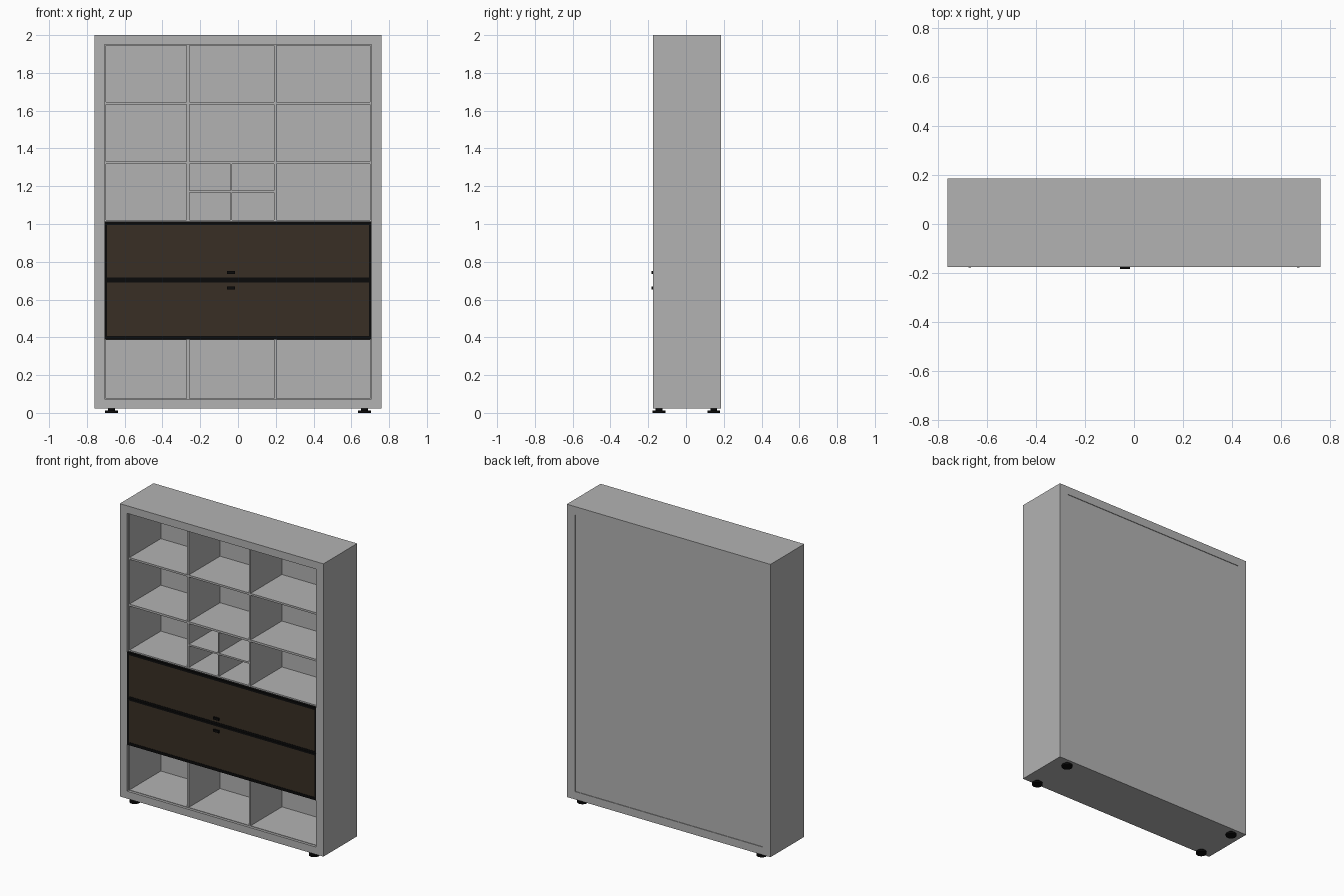
import bpy, bmesh
from mathutils import Matrix

if "Cube" in bpy.data.objects:
    bpy.data.objects.remove(bpy.data.objects["Cube"], do_unlink=True)


def material(name, rgb):
    m = bpy.data.materials.new(name)
    m.use_nodes = True
    m.diffuse_color = (*rgb, 1)
    m.node_tree.nodes["Principled BSDF"].inputs["Base Color"].default_value = (*rgb, 1)
    return m


GREY = material("grey_board", (0.45, 0.45, 0.45))
BROWN = material("dark_brown_panel", (0.040, 0.028, 0.018))
BLACK = material("black_metal", (0.003, 0.003, 0.003))


def finish(name, bm, mat):
    mesh = bpy.data.meshes.new(name)
    bm.to_mesh(mesh)
    bm.free()
    mesh.materials.append(mat)
    ob = bpy.data.objects.new(name, mesh)
    bpy.context.collection.objects.link(ob)
    return ob


def box(name, x, y, z, mat=GREY):
    """Box from (min, max) ranges on each axis."""
    bm = bmesh.new()
    size = [b - a for a, b in (x, y, z)]
    mid = [(a + b) / 2 for a, b in (x, y, z)]
    bmesh.ops.create_cube(bm, size=1, matrix=Matrix.Translation(mid) @ Matrix.Diagonal((*size, 1)))
    return finish(name, bm, mat)


def cylinder(bm, radius, x, y, z0, z1):
    bmesh.ops.create_cone(bm, cap_ends=True, segments=24, radius1=radius, radius2=radius,
                          depth=z1 - z0, matrix=Matrix.Translation((x, y, (z0 + z1) / 2)))


W, IN, OPEN = 0.76, 0.70, 0.706         # outer, carcass inner and trim opening half widths
FRONT, FACE, BACK = -0.175, -0.157, 0.185
INSIDE = 0.177                          # inner face of the back panel
BASE, FLOOR, CEIL, TOP = 0.024, 0.077, 1.944, 2.0

# Carcass
depth = (FACE, BACK)
box("top_panel", (-W, W), depth, (CEIL, TOP))
box("bottom_panel", (-W, W), depth, (BASE, FLOOR))
for side, s in (("left", 1), ("right", -1)):
    box(side + "_side_panel", sorted((s * IN, s * W)), depth, (FLOOR, CEIL))
    box(side + "_front_stile", sorted((s * OPEN, s * W)), (FRONT, FACE), (BASE, TOP))
box("back_panel", (-IN, IN), (INSIDE, BACK - 0.004), (FLOOR, CEIL))

# Front trim rails
box("top_front_rail", (-OPEN, OPEN), (FRONT, FACE), (CEIL + 0.005, TOP))
box("bottom_front_rail", (-OPEN, OPEN), (FRONT, FACE), (BASE, FLOOR - 0.003))

# Shelves and full-height dividers
for i, (z0, z1) in enumerate(((0.386, 0.4), (0.694, 0.708), (1.009, 1.021),
                              (1.317, 1.331), (1.632, 1.645))):
    box(f"shelf_{i + 1}", (-IN, IN), (FACE, INSIDE), (z0, z1))
dividers = (-0.265, 0.197)
for i, x in enumerate(dividers):
    box(f"divider_{i + 1}", (x - 0.007, x + 0.007), (FACE + 0.001, INSIDE), (FLOOR, CEIL))

# Small cross insert in the middle cubby
CX = sum(dividers) / 2 - 0.003
box("insert_upright", (CX - 0.004, CX + 0.004), (FACE + 0.001, INSIDE), (1.021, 1.317))
box("insert_shelf", dividers, (FACE + 0.002, INSIDE), (1.166, 1.177))

# Framed flap doors with small handles
for name, z0, z1, p0, p1, hz in (("lower", 0.388, 0.703, 0.407, 0.69, 0.66),
                                 ("upper", 0.704, 1.012, 0.717, 0.996, 0.743)):
    px = 0.693
    thick = (FRONT, FACE)
    box(name + "_door_bottom_bar", (-OPEN, OPEN), thick, (z0, p0), BLACK)
    box(name + "_door_top_bar", (-OPEN, OPEN), thick, (p1, z1), BLACK)
    for side, s in (("left", 1), ("right", -1)):
        box(f"{name}_door_{side}_bar", sorted((s * px, s * OPEN)), thick, (p0, p1), BLACK)
    box(name + "_door_panel", (-px, px), (FRONT + 0.002, FACE), (p0, p1), BROWN)
    box(name + "_door_handle", (CX - 0.021, CX + 0.021), (FRONT - 0.008, FRONT + 0.003),
        (hz - 0.008, hz + 0.008), BLACK)

# Levelling feet
for side, x in (("left", 0.67), ("right", -0.67)):
    for end, y in (("front", -0.143), ("back", 0.147)):
        bm = bmesh.new()
        cylinder(bm, 0.034, x, y, 0, 0.012)
        cylinder(bm, 0.018, x, y, 0.012, BASE)
        foot = finish(f"{end}_{side}_foot", bm, BLACK)
        bpy.ops.object.select_all(action="DESELECT")
        foot.select_set(True)
        bpy.context.view_layer.objects.active = foot
        bpy.ops.object.shade_smooth_by_angle()
